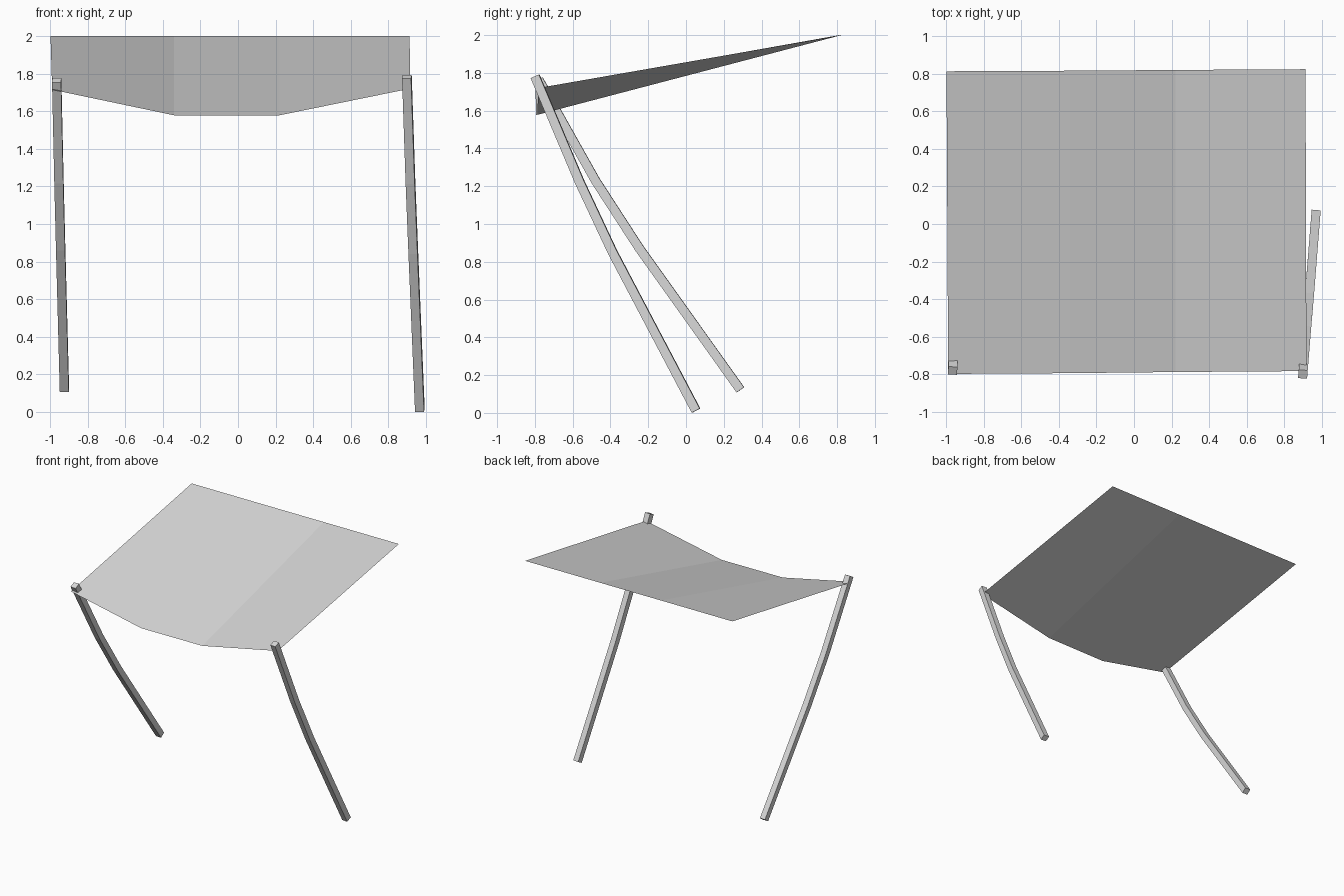
import bpy
import bmesh
from mathutils import Vector

cube = bpy.data.objects.get("Cube")
if cube:
    bpy.data.objects.remove(cube)

GREY = (0.69, 0.69, 0.69, 1.0)
grey = bpy.data.materials.new("plain grey")
grey.use_nodes = True
grey.diffuse_color = GREY
grey.node_tree.nodes["Principled BSDF"].inputs["Base Color"].default_value = GREY


def make_object(name, bm):
    mesh = bpy.data.meshes.new(name)
    bm.to_mesh(mesh)
    bm.free()
    mesh.materials.append(grey)
    obj = bpy.data.objects.new(name, mesh)
    bpy.context.collection.objects.link(obj)
    return obj


def sweep_pole(name, path, width=0.048):
    """Square bar swept along a bent path, with flat ends and level sides."""
    pts = [Vector(p) for p in path]
    h = width / 2
    bm = bmesh.new()
    rings = []
    for i, p in enumerate(pts):
        along = Vector((0, 0, 0))
        if i > 0:
            along += (p - pts[i - 1]).normalized()
        if i < len(pts) - 1:
            along += (pts[i + 1] - p).normalized()
        along.normalize()
        side = along.cross(Vector((0, 0, 1))).normalized()
        depth = along.cross(side)
        rings.append([bm.verts.new(p + side * a * h + depth * b * h)
                      for a, b in ((-1, -1), (1, -1), (1, 1), (-1, 1))])
    for low, high in zip(rings, rings[1:]):
        for k in range(4):
            n = (k + 1) % 4
            bm.faces.new((low[k], low[n], high[n], high[k]))
    bm.faces.new(rings[0])
    bm.faces.new(rings[-1])
    bmesh.ops.recalc_face_normals(bm, faces=bm.faces)
    return make_object(name, bm)


# Canopy: sagging front edge lofted to a straight, raised back edge
front_edge = [(-0.988, -0.797, 1.714), (-0.34, -0.793, 1.578),
              (0.22, -0.787, 1.578), (0.917, -0.782, 1.72)]
back_edge = [(-0.997, 0.812, 2.0), (-0.34, 0.815, 2.0),
             (0.22, 0.819, 2.0), (0.912, 0.823, 2.0)]
bm = bmesh.new()
front = [bm.verts.new(p) for p in front_edge]
back = [bm.verts.new(p) for p in back_edge]
# Outer panels fold from the low front point to the outer back corner
bm.faces.new((front[1], back[1], back[0], front[0])).normal_flip()
for i in (1, 2):
    bm.faces.new((front[i], front[i + 1], back[i + 1], back[i]))
bm.faces.ensure_lookup_table()
bm.normal_update()
for face in bm.faces:
    if face.normal.z < 0:
        face.normal_flip()
make_object("canopy", bm)

# Bent support poles
sweep_pole("left_pole", [(0.967, 0.053, 0.012), (0.932, -0.388, 0.85),
                         (0.917, -0.563, 1.223), (0.898, -0.799, 1.782)])
sweep_pole("right_pole", [(-0.923, 0.288, 0.122), (-0.943, -0.248, 0.873),
                          (-0.952, -0.478, 1.228), (-0.964, -0.78, 1.765)])
